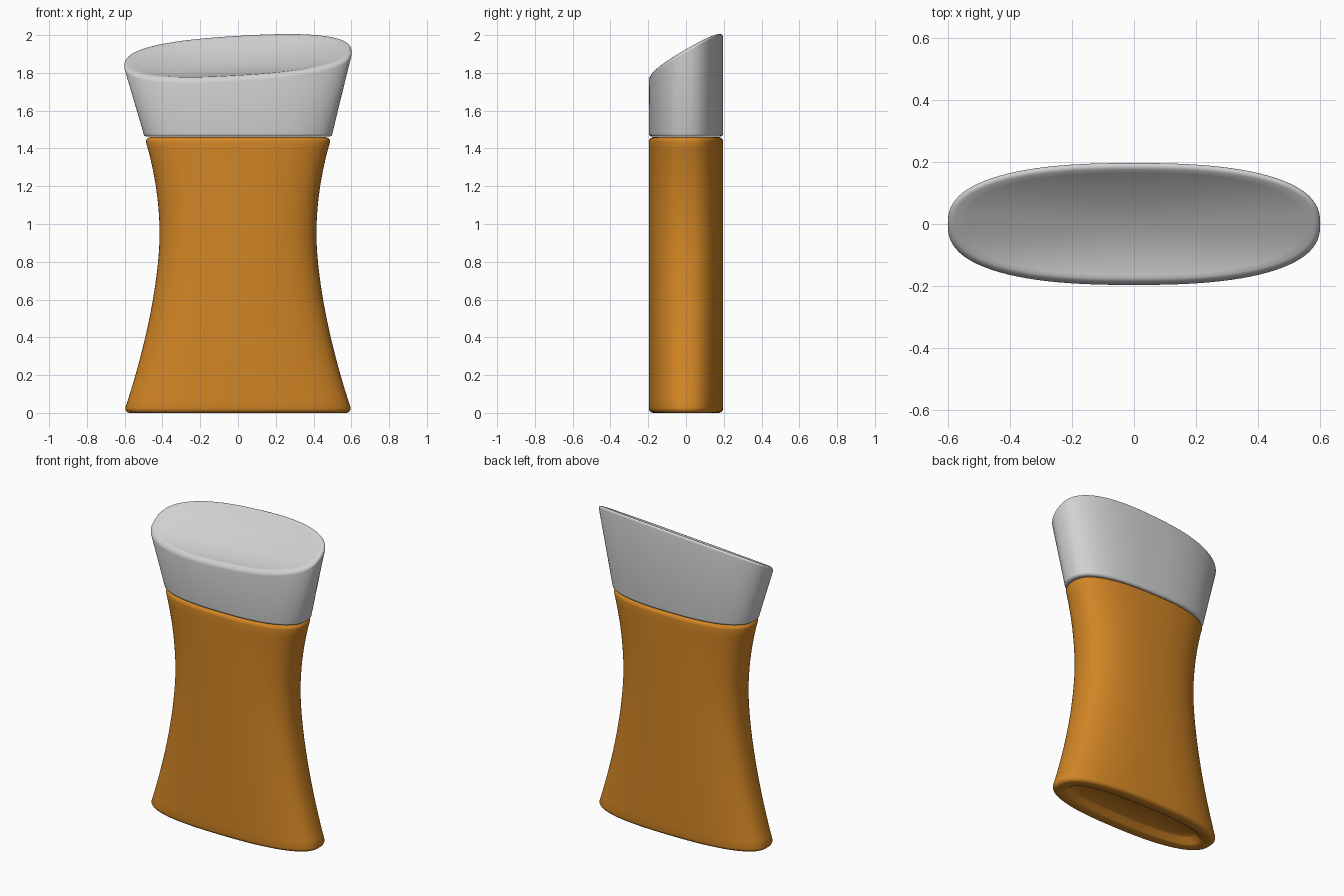
import bpy, bmesh, math

if "Cube" in bpy.data.objects:
    bpy.data.objects.remove(bpy.data.objects["Cube"], do_unlink=True)

SIDES = 96
DEPTH = 0.197      # half depth of the whole bottle


def material(name, colour):
    m = bpy.data.materials.new(name)
    m.use_nodes = True
    m.diffuse_color = colour
    m.node_tree.nodes["Principled BSDF"].inputs["Base Color"].default_value = colour
    return m


def oval(a, b, height):
    """Squarish oval ring; height is a function of x and y."""
    ring = []
    for i in range(SIDES):
        t = 2 * math.pi * i / SIDES
        c, s = math.cos(t), math.sin(t)
        x = a * math.copysign(abs(c) ** 0.8, c)
        y = b * math.copysign(abs(s) ** 0.8, s)
        ring.append((x, y, height(x, y)))
    return ring


def flat(z):
    return lambda x, y: z


def loft(name, rings, mat):
    """Skin the rings in order and close both ends."""
    bm = bmesh.new()
    loops = [[bm.verts.new(p) for p in ring] for ring in rings]
    for low, high in zip(loops, loops[1:]):
        for i in range(SIDES):
            j = (i + 1) % SIDES
            bm.faces.new((low[i], low[j], high[j], high[i]))
    bm.faces.new(loops[0][::-1])
    bm.faces.new(loops[-1])
    bmesh.ops.recalc_face_normals(bm, faces=bm.faces)
    mesh = bpy.data.meshes.new(name)
    bm.to_mesh(mesh)
    bm.free()
    mesh.materials.append(mat)
    obj = bpy.data.objects.new(name, mesh)
    bpy.context.collection.objects.link(obj)
    bpy.ops.object.select_all(action="DESELECT")
    obj.select_set(True)
    bpy.context.view_layer.objects.active = obj
    bpy.ops.object.shade_smooth_by_angle(angle=math.radians(40))
    return obj


def rounding(r, start, end, steps=5):
    """Inset and rise pairs along a quarter circle."""
    for k in range(steps + 1):
        t = math.radians(start + (end - start) * k / steps)
        yield r * (1 - math.cos(t)), r * math.sin(t)


def waist(z):
    """Half width of the body at a height."""
    u = (z - 0.94) / (0.94 if z < 0.94 else 0.52)
    flare = 0.19 if z < 0.94 else 0.08
    return 0.415 + flare * abs(u) ** (1.65 if z < 0.94 else 2)


orange = material("amber orange", (0.64, 0.235, 0.018, 1))
grey = material("pale grey", (0.64, 0.64, 0.64, 1))

# Body: recessed base, rounded foot, waisted sides, rounded shoulder
r = 0.025
rings = [oval(0.46, 0.085, flat(0.04)), oval(0.47, 0.095, flat(0.035)),
         oval(0.51, 0.12, flat(0.006)), oval(0.52, 0.13, flat(0))]
for inset, rise in rounding(r, -90, 0):
    rings.append(oval(waist(r) - inset, DEPTH - inset, flat(r + rise)))
for k in range(1, 30):
    z = r + (1.435 - r) * k / 30
    rings.append(oval(waist(z), DEPTH, flat(z)))
for inset, rise in rounding(r, 0, 90):
    rings.append(oval(waist(1.435) - inset, DEPTH - inset, flat(1.435 + rise)))
loft("bottle_body", rings, orange)


# Cap: flared sides, slanted rim, shallow dish on top
def slant(x, y):
    return 1.89 + 0.06 * x + 0.58 * y


rings = []
r = 0.018
for inset, rise in rounding(r, -90, 0):
    rings.append(oval(0.5 - inset, DEPTH - inset, flat(1.462 + r + rise)))
for inset, rise in rounding(0.02, 0, 90):
    rings.append(oval(0.602 - inset, DEPTH - inset,
                      lambda x, y, rise=rise: slant(x, y) - 0.02 + rise))
for k in range(1, 16):
    s = 1 - k / 15.2
    rings.append(oval(0.582 * s, (DEPTH - 0.02) * s,
                      lambda x, y, s=s: slant(x, y) - 0.045 * (1 - s * s)))
loft("slanted_cap", rings, grey)
